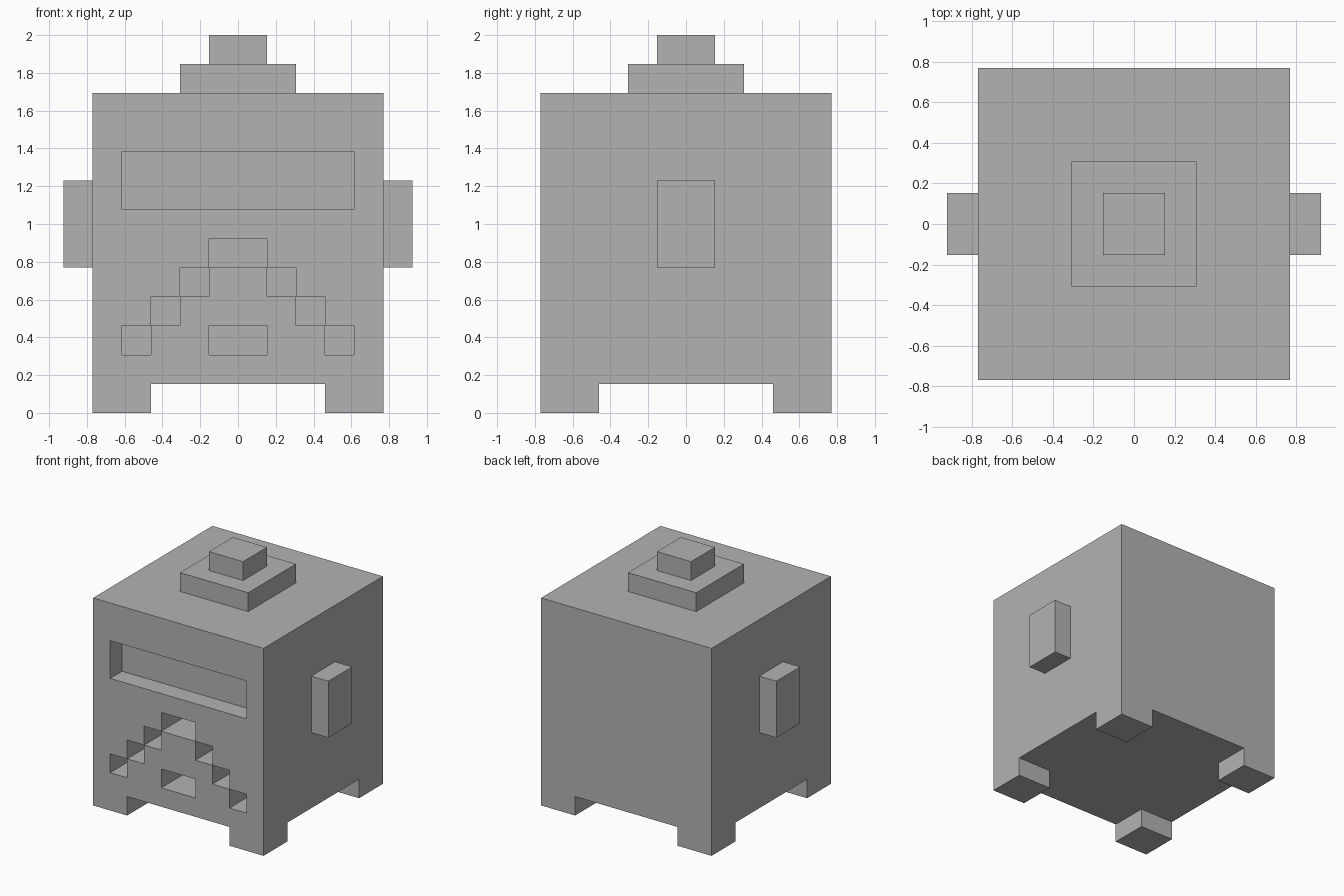
import bpy
import bmesh
from mathutils import Matrix, Vector

if "Cube" in bpy.data.objects:
    bpy.data.objects.remove(bpy.data.objects["Cube"], do_unlink=True)

U = 2 / 13  # one block of the design grid

grey = bpy.data.materials.new("plain grey")
grey.use_nodes = True
grey.diffuse_color = (0.45, 0.45, 0.45, 1)
grey.node_tree.nodes["Principled BSDF"].inputs["Base Color"].default_value = grey.diffuse_color


def blocks(name, *spans):
    """Object made of boxes, each given as (low corner, high corner) in blocks."""
    bm = bmesh.new()
    for low, high in spans:
        low, high = Vector(low), Vector(high)
        size = Matrix.Diagonal((high - low) * U).to_4x4()
        bmesh.ops.create_cube(bm, size=1, matrix=Matrix.Translation((low + high) * U / 2) @ size)
    mesh = bpy.data.meshes.new(name)
    bm.to_mesh(mesh)
    bm.free()
    mesh.materials.append(grey)
    obj = bpy.data.objects.new(name, mesh)
    bpy.context.collection.objects.link(obj)
    return obj


def cut(target, name, *spans):
    cutter = blocks(name, *spans)
    cutter.hide_render = True
    cutter.hide_viewport = True
    cutter.display_type = 'WIRE'
    mod = target.modifiers.new(name, 'BOOLEAN')
    mod.operation = 'DIFFERENCE'
    mod.solver = 'EXACT'
    mod.object = cutter


# Body, with the underside cut away to leave four corner feet
body = blocks("body", ((-5, -5, 0), (5, 5, 11)))
cut(body, "foot_gap_front_back", ((-3, -6, -1), (3, 6, 1)))
cut(body, "foot_gap_sides", ((-6, -3, -1), (6, 3, 1)))

# Shallow eye slot
cut(body, "eye_slot_cutter", ((-4, -6, 7), (4, -4, 9)))

# Stepped arch of mouth holes, with one more in the middle
cut(body, "mouth_top_cutter", ((-1, -6, 5), (1, -3, 6)))
cut(body, "mouth_middle_cutter", ((-1, -6, 2), (1, -3, 3)))
for step in (1, 2, 3):
    z = 5 - step
    cut(body, f"mouth_step_cutter_{step}",
        ((-step - 1, -6, z), (-step, -3, z + 1)),
        ((step, -6, z), (step + 1, -3, z + 1)))

# Ears
blocks("left_ear", ((5, -1, 5), (6, 1, 8)))
blocks("right_ear", ((-6, -1, 5), (-5, 1, 8)))

# Stepped knob on top
blocks("knob_base", ((-2, -2, 11), (2, 2, 12)))
blocks("knob_top", ((-1, -1, 12), (1, 1, 13)))
